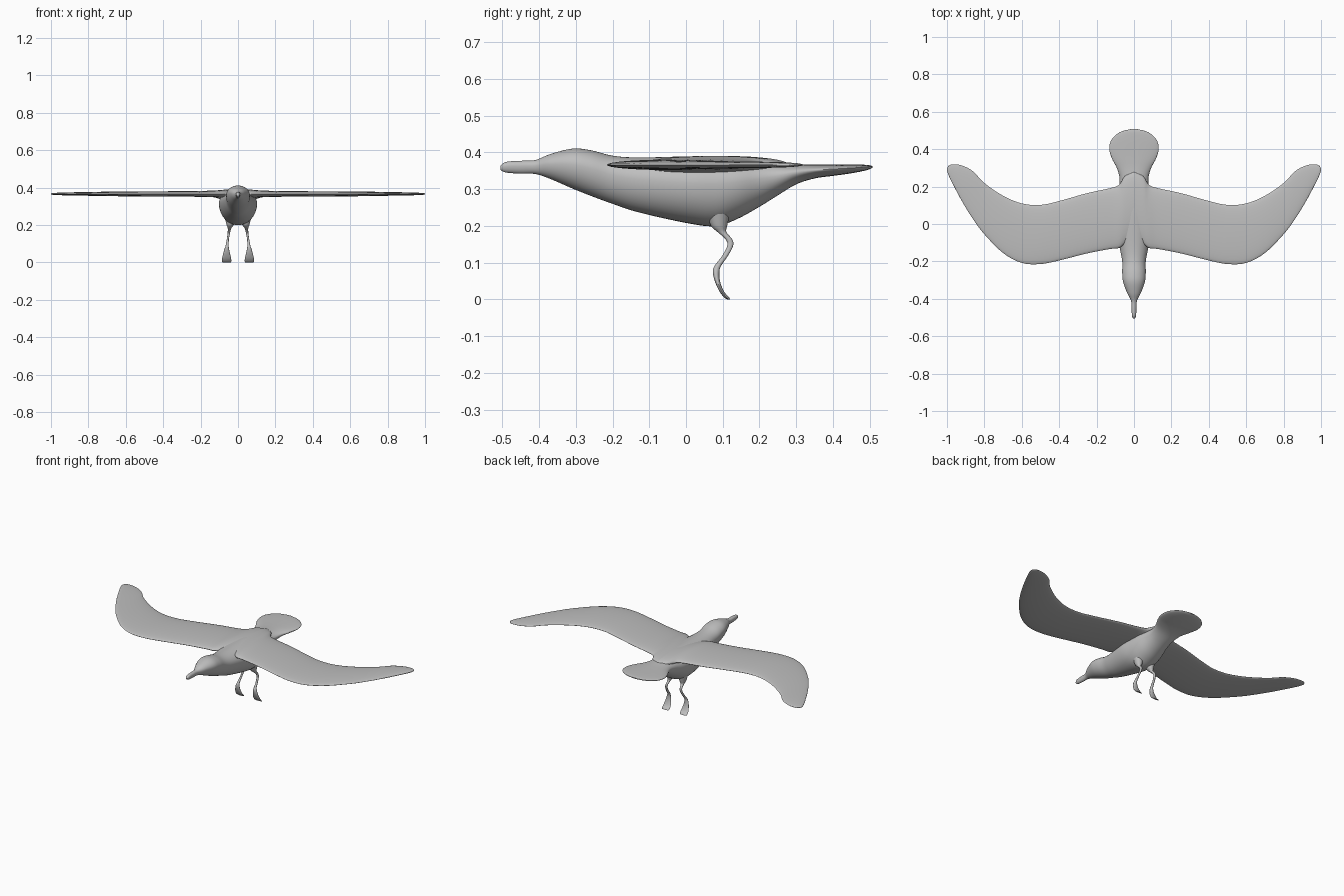
import bpy
import bmesh
from math import sin, cos, pi, radians

cube = bpy.data.objects.get("Cube")
if cube:
    bpy.data.objects.remove(cube, do_unlink=True)

grey = bpy.data.materials.new("plain grey")
grey.use_nodes = True
tone = (0.52, 0.52, 0.52, 1)
grey.diffuse_color = tone
grey.node_tree.nodes["Principled BSDF"].inputs["Base Color"].default_value = tone


def smooth_stations(stations, steps=5):
    """Run a smooth curve through the stations, value by value."""
    result = []
    last = len(stations) - 1
    for i in range(last):
        before, start = stations[max(i - 1, 0)], stations[i]
        end, after = stations[i + 1], stations[min(i + 2, last)]
        for k in range(steps):
            t = k / steps
            result.append([
                b + t * (c - a) / 2
                + t * t * (2 * a - 5 * b + 4 * c - d) / 2
                + t ** 3 * (3 * b - a - 3 * c + d) / 2
                for a, b, c, d in zip(before, start, end, after)])
    result.append(list(stations[last]))
    return result


def loft(name, stations, section, sides=32):
    """Skin a closed tube; section(station, cosine, sine) places each point."""
    bm = bmesh.new()
    angles = [2 * pi * i / sides for i in range(sides)]
    rings = [[bm.verts.new(section(s, cos(a), sin(a))) for a in angles]
             for s in stations]
    for lower, upper in zip(rings, rings[1:]):
        for i in range(sides):
            j = (i + 1) % sides
            bm.faces.new((lower[i], lower[j], upper[j], upper[i]))
    bm.faces.new(rings[0])
    bm.faces.new(rings[-1])
    bmesh.ops.recalc_face_normals(bm, faces=bm.faces)
    mesh = bpy.data.meshes.new(name)
    bm.to_mesh(mesh)
    bm.free()
    mesh.materials.append(grey)
    obj = bpy.data.objects.new(name, mesh)
    bpy.context.collection.objects.link(obj)
    bpy.ops.object.select_all(action='DESELECT')
    obj.select_set(True)
    bpy.context.view_layer.objects.active = obj
    bpy.ops.object.shade_smooth_by_angle(angle=radians(60))
    return obj


# Beak, head, body and fan tail: y, top, bottom, half width
body = [
    (-0.505, 0.363, 0.352, 0.005),
    (-0.49, 0.374, 0.345, 0.011),
    (-0.45, 0.377, 0.342, 0.013),
    (-0.41, 0.379, 0.341, 0.016),
    (-0.37, 0.395, 0.328, 0.036),
    (-0.31, 0.41, 0.302, 0.058),
    (-0.26, 0.406, 0.282, 0.063),
    (-0.2, 0.391, 0.26, 0.063),
    (-0.13, 0.386, 0.237, 0.076),
    (0, 0.389, 0.208, 0.1),
    (0.08, 0.39, 0.199, 0.1),
    (0.14, 0.386, 0.219, 0.094),
    (0.2, 0.379, 0.252, 0.08),
    (0.25, 0.372, 0.283, 0.078),
    (0.3, 0.368, 0.313, 0.092),
    (0.35, 0.367, 0.329, 0.118),
    (0.4, 0.367, 0.336, 0.132),
    (0.45, 0.367, 0.343, 0.121),
    (0.49, 0.366, 0.351, 0.078),
    (0.507, 0.363, 0.358, 0.02),
]


def body_section(station, c, s):
    y, top, bottom, width = station
    waist = bottom + (top - bottom) * 0.6
    z = waist + s * ((top - waist) if s > 0 else (waist - bottom))
    return (c * max(width, 0.003), y, z)


loft("body", smooth_stations(body), body_section, 40)

# Wings: x, leading edge, trailing edge, half thickness
wing = [
    (0, -0.06, 0.28, 0.024),
    (0.05, -0.105, 0.255, 0.024),
    (0.08, -0.128, 0.21, 0.022),
    (0.13, -0.134, 0.191, 0.018),
    (0.25, -0.157, 0.165, 0.015),
    (0.4, -0.195, 0.123, 0.014),
    (0.5, -0.214, 0.102, 0.014),
    (0.6, -0.208, 0.11, 0.013),
    (0.7, -0.155, 0.151, 0.012),
    (0.8, -0.055, 0.219, 0.01),
    (0.86, 0.025, 0.281, 0.009),
    (0.92, 0.122, 0.313, 0.008),
    (0.97, 0.216, 0.319, 0.006),
    (0.99, 0.257, 0.312, 0.005),
    (1, 0.285, 0.297, 0.002),
]


def wing_section(side):
    def section(station, c, s):
        x, front, back, thick = station
        y = (front + back) / 2 + c * (back - front) / 2
        return (side * x, y, 0.366 + s * thick)
    return section


# Thigh, shank and webbed foot: x, y, z, half width, half depth
leg = [
    (0.04, 0.088, 0.235, 0.03, 0.032),
    (0.042, 0.09, 0.2, 0.019, 0.022),
    (0.045, 0.098, 0.183, 0.01, 0.012),
    (0.048, 0.117, 0.163, 0.007, 0.009),
    (0.051, 0.12, 0.145, 0.006, 0.008),
    (0.055, 0.106, 0.118, 0.006, 0.008),
    (0.058, 0.086, 0.09, 0.008, 0.009),
    (0.06, 0.082, 0.073, 0.012, 0.009),
    (0.061, 0.086, 0.048, 0.018, 0.007),
    (0.061, 0.097, 0.022, 0.024, 0.006),
    (0.061, 0.11, 0.006, 0.025, 0.007),
    (0.061, 0.116, 0, 0.022, 0.004),
]


def leg_section(side):
    def section(station, c, s):
        x, y, z, width, depth = station
        return (side * (x + c * width), y + s * depth, z)
    return section


for label, side in (("left", 1), ("right", -1)):
    loft(label + "_wing", smooth_stations(wing), wing_section(side))
    loft(label + "_leg", smooth_stations(leg), leg_section(side), 16)
